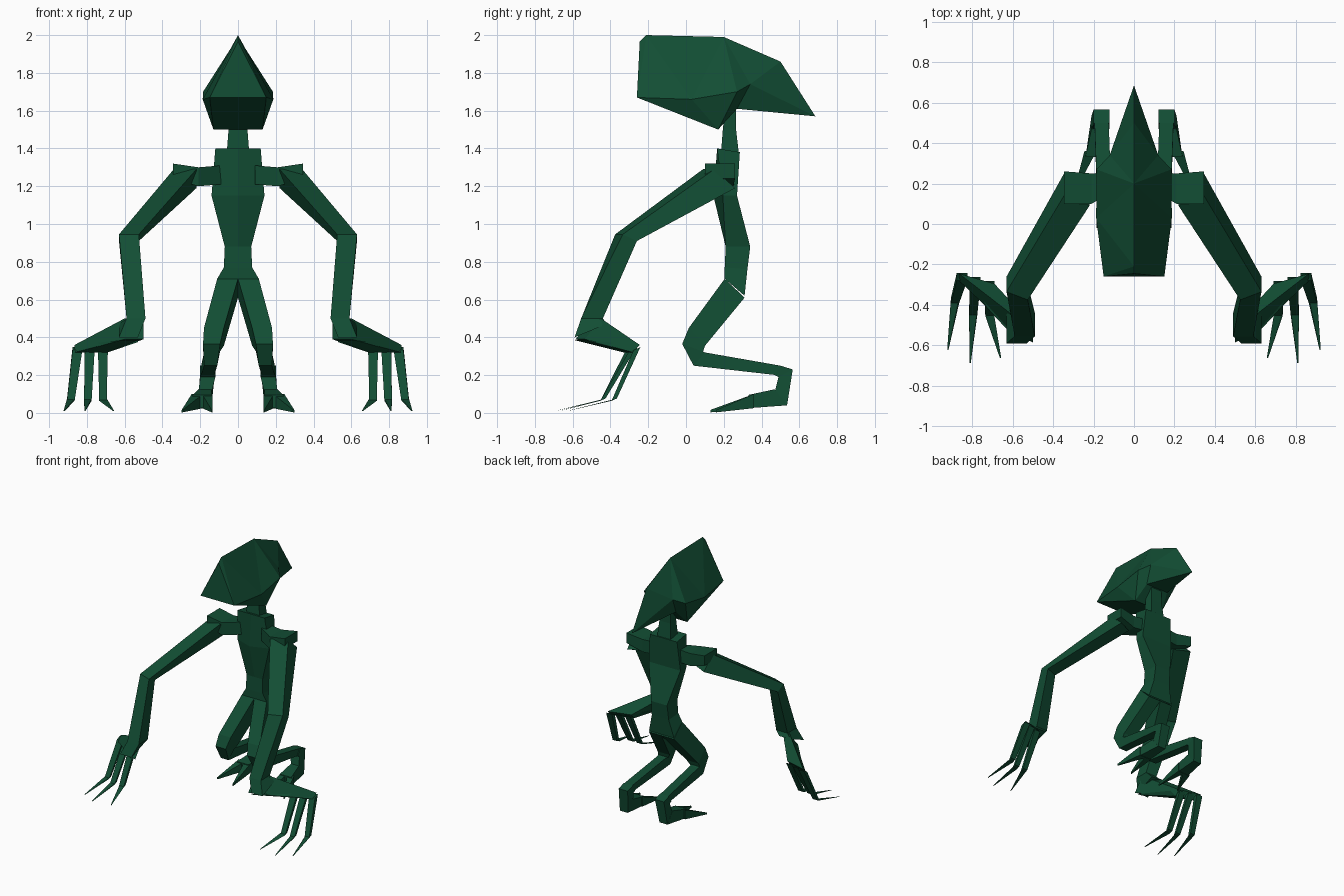
import bpy, bmesh

if "Cube" in bpy.data.objects:
    bpy.data.objects.remove(bpy.data.objects["Cube"])

green = bpy.data.materials.new("dark_green")
green.diffuse_color = (0.006, 0.075, 0.034, 1)
green.use_nodes = True
green.node_tree.nodes["Principled BSDF"].inputs["Base Color"].default_value = green.diffuse_color


def make(name, verts, faces, mirror=False):
    bm = bmesh.new()
    vs = [bm.verts.new(v) for v in verts]
    for f in faces:
        bm.faces.new([vs[i] for i in f])
    bmesh.ops.recalc_face_normals(bm, faces=bm.faces)
    me = bpy.data.meshes.new(name)
    bm.to_mesh(me)
    bm.free()
    me.materials.append(green)
    ob = bpy.data.objects.new(name, me)
    bpy.context.collection.objects.link(ob)
    if mirror:
        mod = ob.modifiers.new("mirror", 'MIRROR')
        mod.use_mirror_merge = False
    return ob


def loft(name, rings, mirror=False):
    """Skin a list of equal-length point rings and cap both ends."""
    n = len(rings[0])
    verts = [p for r in rings for p in r]
    faces = [list(range(n)), [len(verts) - n + i for i in range(n)]]
    for k in range(len(rings) - 1):
        for i in range(n):
            j = (i + 1) % n
            faces.append([k*n + i, k*n + j, (k+1)*n + j, (k+1)*n + i])
    return make(name, verts, faces, mirror)


def quad(x0, x1, ya, za, yb, zb, skew=0.0):
    """Ring of two sideways edges; skew pushes the outer end back."""
    return [(x0, ya, za), (x1, ya + skew, za), (x1, yb + skew, zb), (x0, yb, zb)]


def spike(name, base, mid, tip, r0, r1):
    """Three-section claw with a square cross-section."""
    rings = []
    for (x, y, z), r in ((base, r0), (mid, r1), (tip, 0.003)):
        rings.append(quad(x - r, x + r, y - r*0.7, z - r*0.3, y + r*0.7, z + r*0.3))
    return loft(name, rings, True)


# torso with a ridged chest: half width, front y, ridge y, back y, front z, back z
def chest_ring(w, f, m, b, zf, zb):
    return [(0, m, zf), (w, f, zf), (w, b, zb), (-w, b, zb), (-w, f, zf)]


loft("torso", [chest_ring(*r) for r in (
    (.12, .165, .165, .285, 1.40, 1.38),
    (.14, .195, .145, .27, 1.15, 1.15),
    (.07, .21, .21, .34, .88, .88),
    (.075, .205, .205, .325, .77, .76),
    (.11, .205, .205, .31, .71, .62))])

# neck
loft("neck", [quad(-.06, .06, .185, 1.37, .28, 1.37),
              quad(-.05, .05, .195, 1.50, .265, 1.50),
              quad(-.05, .05, .215, 1.70, .265, 1.70)])

# head: ridge points first, then right/left pairs
ridge = [(0, -.245, 1.965), (0, -.21, 2.0), (0, .2, 1.99), (0, .5, 1.86), (0, .685, 1.57)]
pairs = [(.15, -.26, 1.67), (.187, .03, 1.66), (.185, .27, 1.70),
         (.12, .34, 1.74), (.13, .17, 1.50), (.10, .27, 1.61)]
verts = ridge + pairs + [(-x, y, z) for x, y, z in pairs]
A, T, B, C, S = range(5)
F, M, W, P, L, N = range(5, 11)
half = [(A, T, F), (T, M, F), (T, B, M), (B, W, M), (B, P, W), (B, C, P),
        (C, S, P), (P, S, N), (F, M, L), (M, W, L), (W, N, L), (W, P, N)]
faces = half + [tuple(i + 6 if i > 4 else i for i in f) for f in half]
faces += [(A, F, F + 6), (F, L, L + 6, F + 6), (L, N, N + 6, L + 6), (N, S, N + 6)]
make("head", verts, faces)


# shoulders
def slab(x, y0, y1, z0, z1):
    return [(x, y0, z0), (x, y1, z0), (x, y1, z1), (x, y0, z1)]


loft("shoulder", [slab(.09, .17, .255, 1.21, 1.31),
                  slab(.21, .10, .25, 1.20, 1.30),
                  slab(.345, .10, .26, 1.24, 1.32)], True)

# arms and palms
loft("arm", [quad(.22, .34, .09, 1.29, .20, 1.19, .06),
             quad(.525, .63, -.375, .945, -.30, .91, .04),
             quad(.49, .59, -.555, .50, -.44, .50),
             quad(.53, .63, -.59, .40, -.42, .47)], True)
loft("palm", [quad(.49, .59, -.555, .50, -.42, .50, .02),
              quad(.53, .62, -.59, .385, -.54, .375, .06),
              quad(.69, .85, -.33, .32, -.30, .36, .05)][1:], True)
loft("hand_back", [quad(.50, .60, -.585, .39, -.50, .50, .05),
                   quad(.69, .865, -.33, .32, -.295, .36, .05)], True)

# fingers: base, knuckle and tip
for i, (xb, xm, ym, xt, yt) in enumerate(((.715, .715, -.44, .66, -.66),
                                          (.785, .795, -.44, .81, -.685),
                                          (.85, .885, -.38, .92, -.62))):
    spike("finger_%d" % (i + 1), (xb, -.30 + .02*i, .34), (xm, ym, .07),
          (xt, yt, .012), .026, .020)

# legs: thigh, knee, backward shin, heel
loft("leg", [quad(0, .11, .205, .71, .31, .61),
             quad(.075, .18, .015, .45, .10, .355),
             quad(.095, .185, -.02, .365, .09, .325),
             quad(.11, .18, .04, .25, .10, .32),
             quad(.125, .195, .48, .20, .50, .25),
             ], True)
loft("heel", [quad(.12, .20, .47, .20, .50, .25),
              quad(.12, .20, .49, .19, .565, .23),
              quad(.14, .21, .47, .11, .535, .04)], True)

# feet with two splayed toes
loft("foot", [quad(.14, .21, .535, .04, .47, .125),
              quad(.14, .24, .33, .025, .33, .095)], True)
for name, x0, x1, tx, ty in (("inner_toe", .135, .19, .137, .13),
                             ("outer_toe", .185, .245, .295, .16)):
    loft(name, [quad(x0, x1, .36, .025, .36, .10),
                quad(tx - .003, tx + .003, ty, .003, ty, .016)], True)
